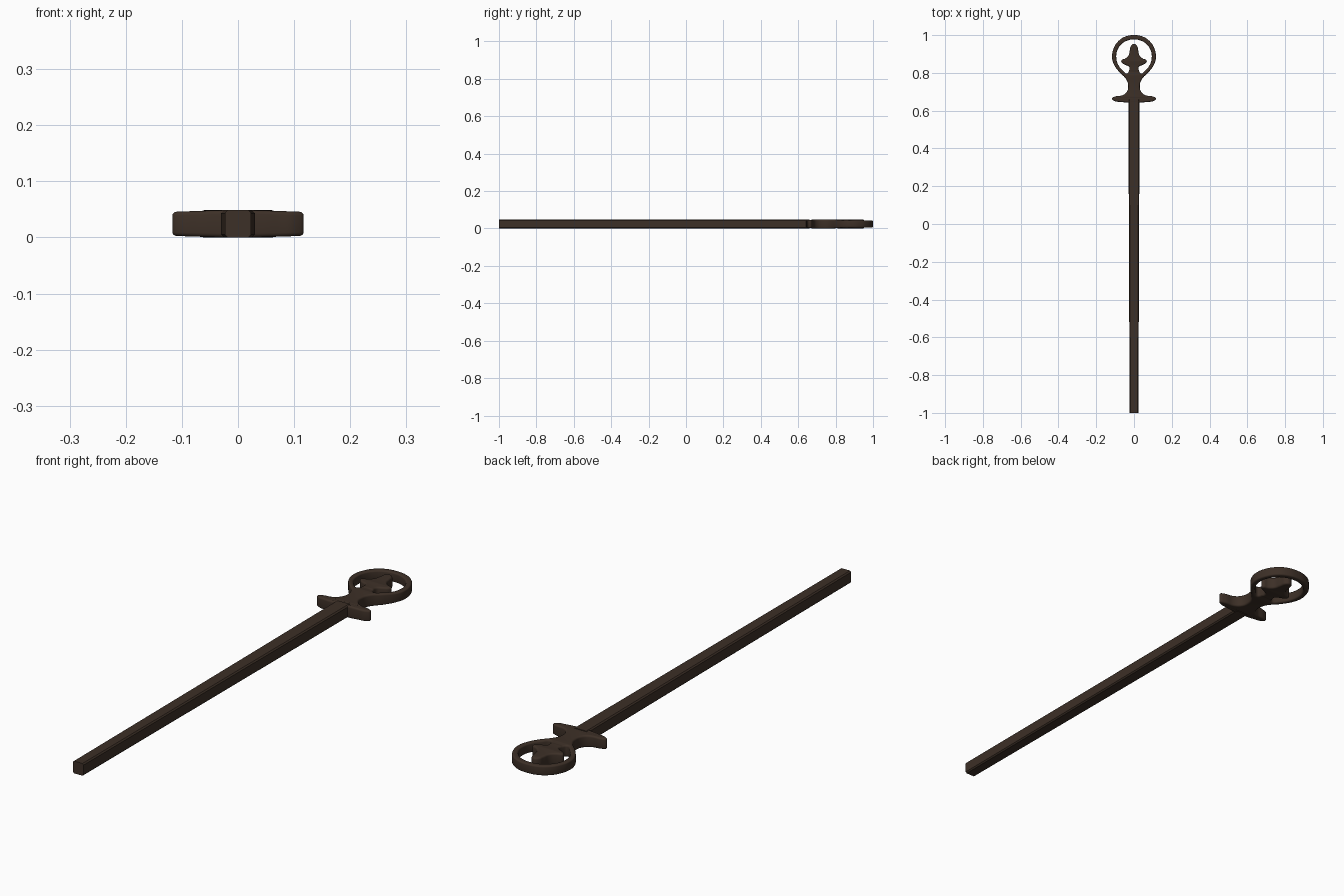
import bpy, bmesh, math

if "Cube" in bpy.data.objects:
    bpy.data.objects.remove(bpy.data.objects["Cube"])

mat = bpy.data.materials.new("dark_bronze")
mat.diffuse_color = (0.046, 0.029, 0.020, 1)
mat.use_nodes = True
mat.node_tree.nodes["Principled BSDF"].inputs["Base Color"].default_value = mat.diffuse_color
MID = 0.0243  # half thickness, also centre height


def finish(ob):
    ob.data.materials.clear()
    ob.data.materials.append(mat)
    bpy.ops.object.select_all(action='DESELECT')
    bpy.context.view_layer.objects.active = ob
    ob.select_set(True)
    bpy.ops.object.shade_smooth_by_angle(angle=math.radians(35))


def add_outline(curve, half):
    # half outline begins and ends on the axis; mirror it to close the loop
    pts = half + [(-x, y) for x, y in reversed(half[1:-1])]
    sp = curve.splines.new('BEZIER')
    sp.bezier_points.add(len(pts) - 1)
    for bp, (x, y) in zip(sp.bezier_points, pts):
        bp.co = (x, y, 0)
        bp.handle_left_type = bp.handle_right_type = 'AUTO'
    sp.use_cyclic_u = True
    sp.resolution_u = 6


# Ornate head: guard, neck, ring and inner finial from one pierced outline
outer = [(0, .642), (.032, .643), (.07, .646), (.105, .652), (.117, .664),
         (.1, .675), (.06, .682), (.038, .7), (.031, .735), (.042, .767),
         (.08, .807), (.108, .848), (.116, .886), (.107, .931),
         (.082, .969), (.044, .993), (0, 1.0)]
hole = [(0, .977), (.038, .97), (.068, .95), (.088, .92), (.094, .886),
        (.085, .846), (.06, .813), (.037, .797), (.027, .81), (.026, .832),
        (.045, .842), (.063, .853), (.067, .866), (.046, .876), (.029, .892),
        (.022, .92), (.016, .943), (0, .953)]
cu = bpy.data.curves.new("head_outline", 'CURVE')
cu.dimensions = '2D'
cu.fill_mode = 'BOTH'
add_outline(cu, outer)
add_outline(cu, hole)
BEV = 0.0075
cu.bevel_depth = BEV
cu.bevel_resolution = 3
cu.offset = -BEV
cu.extrude = MID - BEV
head = bpy.data.objects.new("ornate_head", cu)
bpy.context.collection.objects.link(head)
bpy.context.view_layer.objects.active = head
head.select_set(True)
bpy.ops.object.convert(target='MESH')
head = bpy.context.view_layer.objects.active

bm = bmesh.new()
bm.from_mesh(head.data)
bmesh.ops.remove_doubles(bm, verts=bm.verts, dist=0.00005)
for v in bm.verts:
    # the ring and the guard tips are slightly thinner
    k = 1.0
    if v.co.y > .78 and math.hypot(v.co.x, v.co.y - .886) > .08:
        k = 1 - .2 * min(1, (v.co.y - .78) / .07)
    elif v.co.y < .7:
        k = 1 - .12 * max(0, (abs(v.co.x) - .03) / .087)
    v.co.z = MID + v.co.z * k
bmesh.ops.recalc_face_normals(bm, faces=bm.faces)
bm.to_mesh(head.data)
bm.free()
finish(head)

# Shaft: chamfered square bar, tapering slightly towards the open end
bm = bmesh.new()
rings = []
for y, w in [(-1, .0235), (-.7, .0245), (0, .027), (.5, .0295), (.66, .030)]:
    c = .005
    sec = [(w, MID - c), (w - c, MID)]
    half = [(x, z) for x, z in sec] + [(-x, z) for x, z in reversed(sec)]
    full = half + [(-x, -z) for x, z in half]
    rings.append([bm.verts.new((x, y, MID + z)) for x, z in full])
for a, b in zip(rings, rings[1:]):
    for i in range(8):
        j = (i + 1) % 8
        bm.faces.new((a[i], a[j], b[j], b[i]))
bm.faces.new(rings[0])
bm.faces.new(rings[-1])
bmesh.ops.recalc_face_normals(bm, faces=bm.faces)
me = bpy.data.meshes.new("shaft")
bm.to_mesh(me)
bm.free()
shaft = bpy.data.objects.new("shaft", me)
bpy.context.collection.objects.link(shaft)
finish(shaft)
